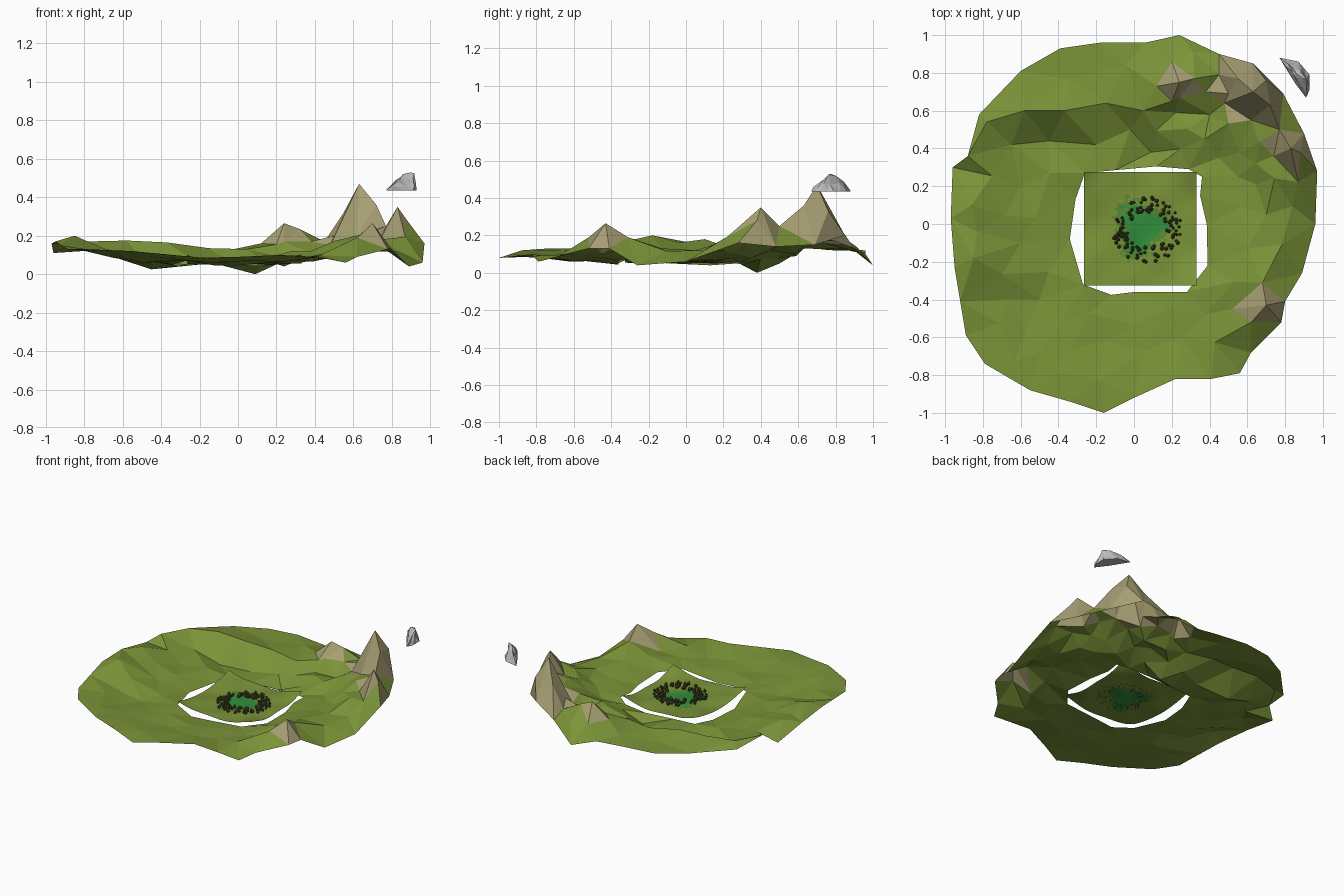
import bpy, bmesh, math, random
from mathutils import Vector, Matrix
from mathutils.geometry import delaunay_2d_cdt

if "Cube" in bpy.data.objects:
    bpy.data.objects.remove(bpy.data.objects["Cube"])

random.seed(7)


def mat(name, rgb):
    m = bpy.data.materials.new(name)
    m.diffuse_color = (*rgb, 1)
    m.use_nodes = True
    m.node_tree.nodes["Principled BSDF"].inputs["Base Color"].default_value = m.diffuse_color
    return m


GRASS = mat("grass", (0.2, 0.295, 0.04))
STONE = mat("bare_stone", (0.38, 0.34, 0.17))
MEADOW = mat("lush_meadow", (0.03, 0.27, 0.045))
MIXED = mat("mixed_meadow", (0.09, 0.25, 0.035))
LEAF = mat("dark_foliage", (0.07, 0.075, 0.02))
GREY = mat("grey_rock", (0.5, 0.5, 0.51))


def make(name, bm, mats):
    me = bpy.data.meshes.new(name)
    bm.to_mesh(me)
    bm.free()
    for m in mats:
        me.materials.append(m)
    ob = bpy.data.objects.new(name, me)
    bpy.context.collection.objects.link(ob)
    return ob


def inside(p, poly):
    hit = False
    for a, b in zip(poly, poly[1:] + poly[:1]):
        if (a[1] > p[1]) != (b[1] > p[1]):
            if p[0] < a[0] + (p[1] - a[1]) * (b[0] - a[0]) / (b[1] - a[1]):
                hit = not hit
    return hit


# Outer rim, inner hole and landform control points
rim = [(.97, .28, .16), (.9, .48, .14), (.79, .69, .15), (.63, .85, .2), (.45, .9, .13),
       (.24, 1, .04), (.06, .96, .1), (-.18, .96, .12), (-.39, .93, .12), (-.6, .81, .13),
       (-.82, .58, .13), (-.88, .36, .17), (-.96, .3, .11), (-.97, .03, .16), (-.95, -.23, .17),
       (-.92, -.41, .15), (-.89, -.59, .13), (-.79, -.74, .13), (-.55, -.88, .12),
       (-.34, -.94, .1), (-.16, -1, .08), (0, -.92, .09), (.22, -.82, .1), (.41, -.82, .09),
       (.56, -.79, .06), (.62, -.68, .09), (.78, -.52, .13), (.8, -.41, .13),
       (.89, -.26, .04), (.96, 0, .06)]
hole = [(-.26, .27, .05), (-.1, .285, .05), (.12, .305, .045), (.29, .29, .055), (.36, .25, .075),
        (.35, .15, .07), (.385, 0, .065), (.39, -.22, .07), (.28, -.36, .07), (0, -.36, .045),
        (-.12, -.375, .045), (-.27, -.32, .07), (-.34, -.08, .05), (-.31, .13, .04)]
land = [(.63, .7, .47), (.55, .77, .32), (.72, .63, .36), (.5, .69, .2), (.7, .76, .33), (.83, .4, .35),
        (.77, .5, .25), (.88, .38, .28), (.74, .36, .18), (.24, .75, .265), (.32, .77, .235),
        (.12, .73, .16), (.2, .86, .15), (.38, .7, .17), (.24, .67, .17), (.05, .6, .13),
        (-.02, .5, .05), (.09, .38, .01), (.22, .59, .09), (.4, .58, .1), (-.45, .44, .025),
        (-.78, .54, .17), (-.58, .6, .175), (-.37, .6, .165), (.7, -.43, .265), (.62, -.52, .19),
        (.52, -.45, .1), (.68, -.31, .19), (.7, .05, .12), (.55, .25, .1), (-.85, -.18, .2),
        (-.6, -.1, .09), (-.5, -.4, .06), (-.15, -.62, .06), (.25, -.6, .065), (-.6, .2, .075),
        (.45, .79, .17), (.62, .55, .2), (.2, .65, .155), (.48, .64, .15), (-.86, .1, .18),
        (-.15, .64, .135), (-.2, .42, .05), (-.65, .42, .09), (.45, .35, .08), (-.2, .8, .12)]
ctrl = rim + hole + land
# Bare stone spreads this far from each summit: x, y, reach
summits = [(.63, .7, .2), (.83, .41, .13), (.25, .76, .09), (.7, -.45, .1)]


def height(x, y):
    total = acc = 0
    for a, b, c in ctrl:
        d = (x - a) ** 2 + (y - b) ** 2
        if d < 1e-7:
            return c
        w = d ** -1.6
        total += w
        acc += w * c
    return acc / total


# Terrain: irregular low-poly sheet around the hole
pts = [Vector(p[:2]) for p in ctrl]
for _ in range(5000):
    p = Vector((random.uniform(-.95, .95), random.uniform(-.95, .95)))
    gap = .1 if p.x > .1 and p.y > .2 else .14
    if inside(p, rim) and not inside(p, hole) and all((p - q).length > gap for q in pts):
        pts.append(p)
n, k = len(rim), len(hole)
edges = [(i, (i + 1) % n) for i in range(n)] + [(n + i, n + (i + 1) % k) for i in range(k)]
verts, _, tris, *_ = delaunay_2d_cdt(pts, edges, [], 0, 1e-5)
bm = bmesh.new()
bv = []
for i, v in enumerate(verts):
    noise = random.uniform(-.012, .006) if i >= len(ctrl) else 0
    z = .0 if abs(v.x - .09) + abs(v.y - .38) < .01 else height(v.x, v.y) + noise
    bv.append(bm.verts.new((v.x, v.y, max(0, z))))
for t in tris:
    c = sum((verts[i] for i in t), Vector((0, 0))) / len(t)
    if inside(c, rim) and not inside(c, hole):
        f = bm.faces.new([bv[i] for i in t])
        bare = any(math.hypot(c.x - x, c.y - y) < r for x, y, r in summits)
        f.material_index = int(bare and f.calc_center_median().z > .17)
bm.normal_update()
for f in bm.faces:
    if f.normal.z < 0:
        f.normal_flip()
for v in [v for v in bm.verts if not v.link_faces]:
    bm.verts.remove(v)
make("mountain_ring", bm, [GRASS, STONE])


# Central square field, dished with raised corners
CX, CY, HX, HY = .033, -.025, .298, .3


def field_z(x, y):
    u, v = (x - CX) / HX, (y - CY) / HY
    return .055 + .045 * (u * v) ** 2 + .005 * math.sin(19 * x + 2) * math.cos(21 * y)


bm = bmesh.new()
bmesh.ops.create_grid(bm, x_segments=44, y_segments=44, size=1)
for v in bm.verts:
    x, y = CX + v.co.x * HX, CY + v.co.y * HY
    v.co = (x, y, field_z(x, y))
for f in bm.faces:
    c = f.calc_center_median()
    r = math.hypot(c.x - .04, c.y + .02)
    a = math.atan2(c.y + .02, c.x - .04)
    edge = .13 + .03 * math.sin(3 * a + 1) + random.uniform(-.025, .025)
    f.material_index = 1 if r < edge - .025 else 2 if r < edge + .015 else 0
make("central_field", bm, [GRASS, MEADOW, MIXED])

# Ring of small bushes around the meadow
bm = bmesh.new()
for i in range(125):
    a = random.uniform(0, math.tau)
    r = random.uniform(.1, .185)
    x, y = .07 + r * math.cos(a), -.03 + r * .93 * math.sin(a)
    s = random.uniform(.008, .012)
    m = Matrix.Translation((x, y, field_z(x, y) + s * 1.2)) @ Matrix.Diagonal((s, s, s * 1.5, 1))
    bmesh.ops.create_icosphere(bm, subdivisions=1, radius=1, matrix=m)
make("bushes", bm, [LEAF])

# Floating grey rock: hull of a flat base and crown, roughened
base = [(.77, .88), (.87, .86), (.93, .79), (.93, .71), (.91, .67), (.85, .75)]
crown = [(.80, .865, .46), (.84, .83, .505), (.87, .77, .52), (.91, .77, .52), (.92, .7, .47), (.83, .79, .48)]
bm = bmesh.new()
for p in [(x, y, .435) for x, y in base] + crown:
    bm.verts.new(p)
bmesh.ops.convex_hull(bm, input=bm.verts)
bmesh.ops.delete(bm, geom=[v for v in bm.verts if not v.link_faces], context='VERTS')
bmesh.ops.subdivide_edges(bm, edges=bm.edges[:], cuts=1, use_grid_fill=True)
for v in bm.verts:
    if v.co.z > .445:
        v.co += Vector([random.uniform(-.009, .009) for _ in range(3)])
bmesh.ops.triangulate(bm, faces=bm.faces[:])
make("floating_rock", bm, [GREY])
